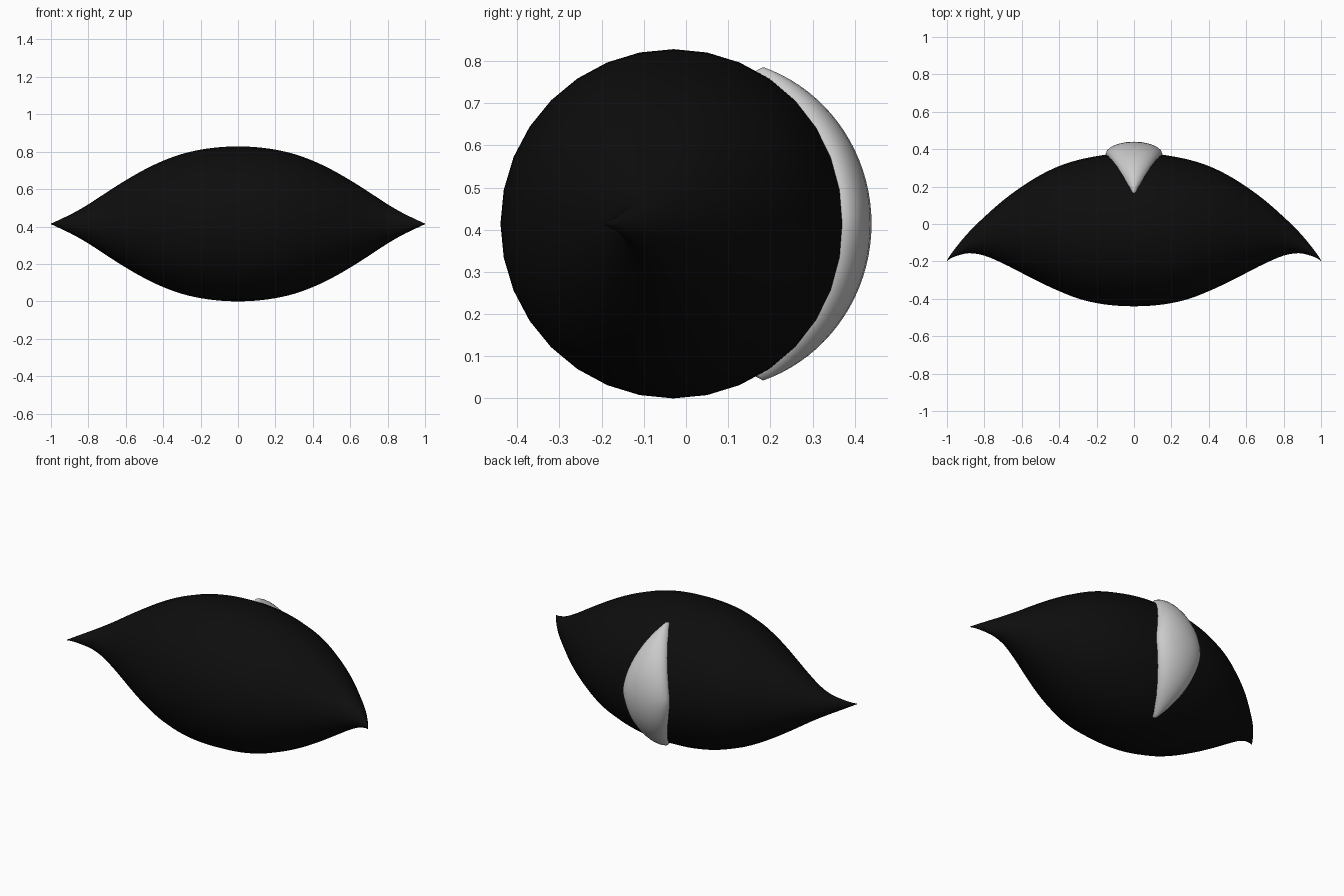
import bpy, bmesh
from math import sin, cos, pi, radians

if "Cube" in bpy.data.objects:
    bpy.data.objects.remove(bpy.data.objects["Cube"])

ZC = 0.414    # height of the long axis
YC = -0.033   # centre of the middle cross-section

# x, back edge y, front edge y (right half, mirrored to the left)
PROFILE = [(0, .380, -.440), (.1, .376, -.436), (.2, .363, -.423), (.3, .342, -.398),
           (.4, .310, -.359), (.5, .262, -.313), (.6, .200, -.262), (.7, .126, -.211),
           (.8, .038, -.169), (.88, -.040, -.156), (.94, -.110, -.168),
           (.98, -.163, -.184), (1.0, -.194, -.198)]


def smooth_points(pts, steps=3):
    """Catmull-Rom refinement of a list of tuples."""
    out = []
    for i in range(len(pts) - 1):
        a, b, c, d = (pts[max(0, min(len(pts) - 1, i + k))] for k in (-1, 0, 1, 2))
        for s in range(steps):
            t = s / steps
            out.append(tuple(.5 * (2 * q + (r - p) * t + (2 * p - 5 * q + 4 * r - u) * t * t
                                   + (3 * q - p - 3 * r + u) * t ** 3)
                             for p, q, r, u in zip(a, b, c, d)))
    return out + [pts[-1]]


def loft(name, rings):
    """Skin closed rings of equal size and cap both ends."""
    bm = bmesh.new()
    loops = [[bm.verts.new(p) for p in ring] for ring in rings]
    n = len(rings[0])
    for a, b in zip(loops, loops[1:]):
        for i in range(n):
            j = (i + 1) % n
            bm.faces.new((a[i], a[j], b[j], b[i]))
    bm.faces.new(loops[0])
    bm.faces.new(loops[-1])
    bmesh.ops.recalc_face_normals(bm, faces=bm.faces)
    for f in bm.faces:
        f.smooth = True
    me = bpy.data.meshes.new(name)
    bm.to_mesh(me)
    bm.free()
    ob = bpy.data.objects.new(name, me)
    bpy.context.collection.objects.link(ob)
    return ob


# Black spindle body with tips swept to the front
mirrored = [(-x, b, f) for x, b, f in PROFILE[:0:-1]] + PROFILE
rings = []
for x, back, front in smooth_points(mirrored):
    c, r = (back + front) / 2, (back - front) / 2
    rings.append([(x, c + r * cos(2 * pi * k / 32), ZC + r * 1.01 * sin(2 * pi * k / 32))
                  for k in range(32)])
body = loft("body", rings)
black = bpy.data.materials.new("black")
black.diffuse_color = (0.004, 0.004, 0.004, 1)
black.use_nodes = True
black.node_tree.nodes["Principled BSDF"].inputs["Base Color"].default_value = black.diffuse_color
body.data.materials.append(black)

# Pale slit-shaped ridge wrapped over the back of the body
rings = []
N, TIP = 40, 63
for i in range(N + 1):
    deg = -TIP + 2 * TIP * i / N
    u = abs(deg) / TIP
    w = .148 * (1 - u ** 1.45) + .004
    top = .473 - .048 * u ** 2 - .03 * max(0, (u - .95) / .05)
    a = radians(deg)
    ring = []
    for k in range(20):
        s, h = cos(2 * pi * k / 20), sin(2 * pi * k / 20)
        base = .406 - .01 * u ** 4
        r = base + (top - base) * h if h > 0 else base + .06 * h
        ring.append((w * s, YC + r * cos(a), ZC + r * sin(a)))
    rings.append(ring)
loft("back_ridge", rings)
